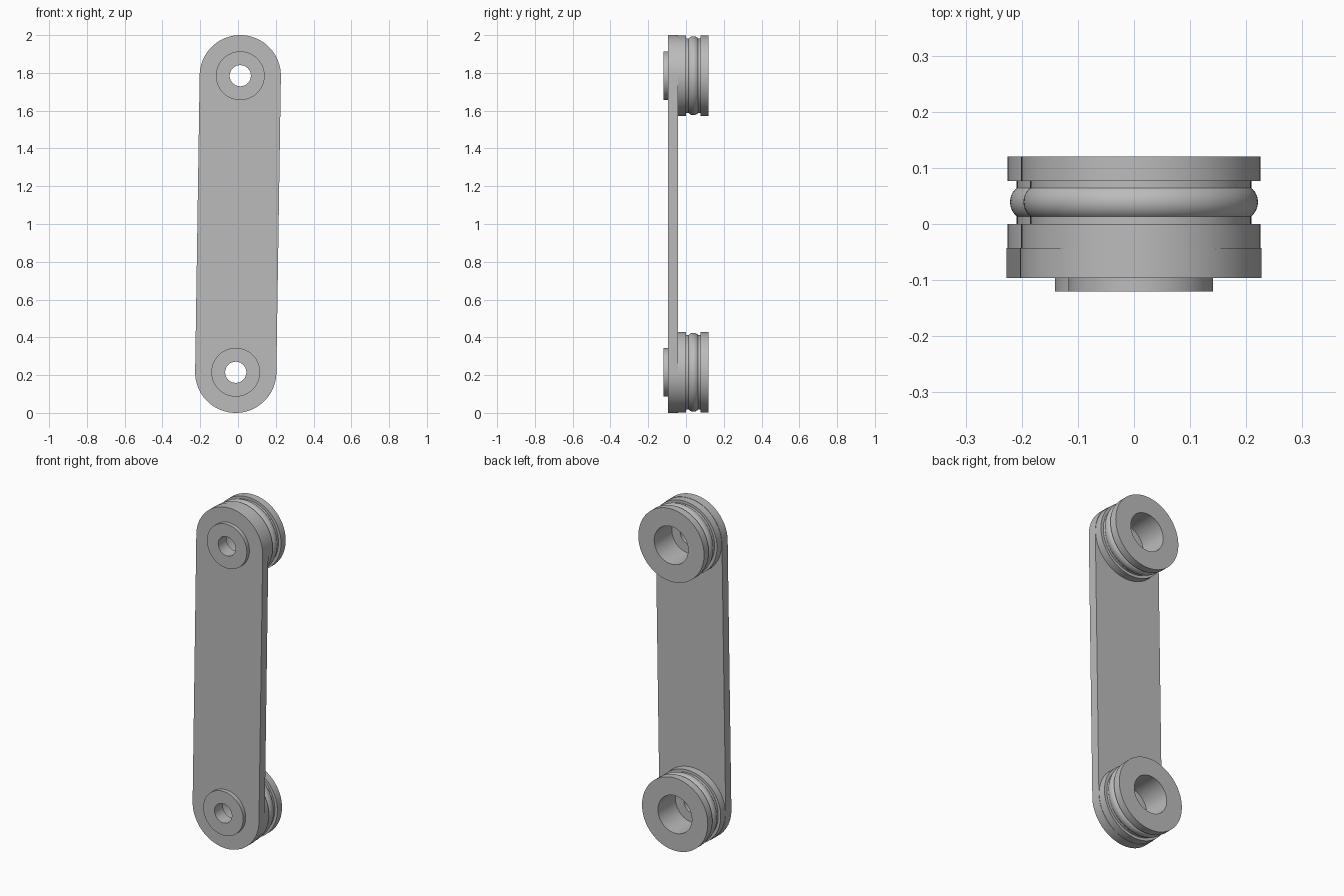
import bpy, bmesh, math
from mathutils import Vector

cube = bpy.data.objects.get("Cube")
if cube:
    bpy.data.objects.remove(cube, do_unlink=True)

grey = bpy.data.materials.new("plain_grey")
grey.use_nodes = True
COLOUR = (0.5, 0.5, 0.5, 1)
grey.diffuse_color = COLOUR
grey.node_tree.nodes["Principled BSDF"].inputs["Base Color"].default_value = COLOUR

SEGMENTS = 96
ARM_RADIUS, HOLE_RADIUS, BORE_RADIUS = 0.215, 0.056, 0.11
ARM_FRONT, ARM_BACK = -0.096, -0.043
ENDS = {"upper": Vector((0.012, 0, 1.785)), "lower": Vector((-0.012, 0, 0.215))}


def finish(bm, name, location=(0, 0, 0)):
    bmesh.ops.recalc_face_normals(bm, faces=bm.faces)
    mesh = bpy.data.meshes.new(name)
    bm.to_mesh(mesh)
    bm.free()
    mesh.materials.append(grey)
    obj = bpy.data.objects.new(name, mesh)
    obj.location = location
    bpy.context.collection.objects.link(obj)
    bpy.ops.object.select_all(action="DESELECT")
    obj.select_set(True)
    bpy.context.view_layer.objects.active = obj
    bpy.ops.object.shade_smooth_by_angle(angle=math.radians(30))
    return obj


def lathe(name, profile, location):
    """Turn a closed (radius, y) profile around the y axis."""
    bm = bmesh.new()
    rings = []
    for i in range(SEGMENTS):
        a = math.tau * i / SEGMENTS
        rings.append([bm.verts.new((r * math.cos(a), y, r * math.sin(a))) for r, y in profile])
    n = len(profile)
    for i, ring in enumerate(rings):
        after = rings[(i + 1) % SEGMENTS]
        for j in range(n):
            k = (j + 1) % n
            bm.faces.new((ring[j], ring[k], after[k], after[j]))
    return finish(bm, name, location)


def arc(centre, radius, start, sweep, steps):
    return [centre + Vector((math.cos(start + sweep * i / steps), 0,
                             math.sin(start + sweep * i / steps))) * radius
            for i in range(steps + 1)]


# Slightly tilted arm plate with rounded ends and two holes
up = ENDS["upper"] - ENDS["lower"]
tilt = math.atan2(up.z, up.x) - math.pi / 2
outline = (arc(ENDS["upper"], ARM_RADIUS, tilt, math.pi, SEGMENTS // 2)
           + arc(ENDS["lower"], ARM_RADIUS, tilt + math.pi, math.pi, SEGMENTS // 2))
loops = [outline] + [arc(c, HOLE_RADIUS, 0, math.tau, SEGMENTS)[:-1] for c in ENDS.values()]
bm = bmesh.new()
edges = []
for loop in loops:
    verts = [bm.verts.new((p.x, ARM_FRONT, p.z)) for p in loop]
    edges += [bm.edges.new((verts[i - 1], verts[i])) for i in range(len(verts))]
bmesh.ops.triangle_fill(bm, edges=edges, use_beauty=True, normal=(0, -1, 0))
extruded = bmesh.ops.extrude_face_region(bm, geom=bm.faces[:], use_keep_orig=True)
moved = [g for g in extruded["geom"] if isinstance(g, bmesh.types.BMVert)]
bmesh.ops.translate(bm, verts=moved, vec=(0, ARM_BACK - ARM_FRONT, 0))
finish(bm, "arm_plate")

# Grooved wheel, sealing ring and front washer at each end
FLANGE, GROOVE = 0.213, 0.197
wheel = [(BORE_RADIUS, ARM_BACK), (FLANGE, ARM_BACK), (FLANGE, 0), (GROOVE, 0),
         (GROOVE, 0.077), (FLANGE, 0.077), (FLANGE, 0.12), (BORE_RADIUS, 0.12)]
washer = [(HOLE_RADIUS, -0.12), (0.129, -0.12), (0.129, ARM_FRONT), (HOLE_RADIUS, ARM_FRONT)]
ring = [(0.176 + 0.033 * math.cos(math.tau * i / 32), 0.039 + 0.033 * math.sin(math.tau * i / 32))
        for i in range(32)]
for end, centre in ENDS.items():
    lathe(end + "_wheel", wheel, centre)
    lathe(end + "_sealing_ring", ring, centre)
    lathe(end + "_washer", washer, centre)
